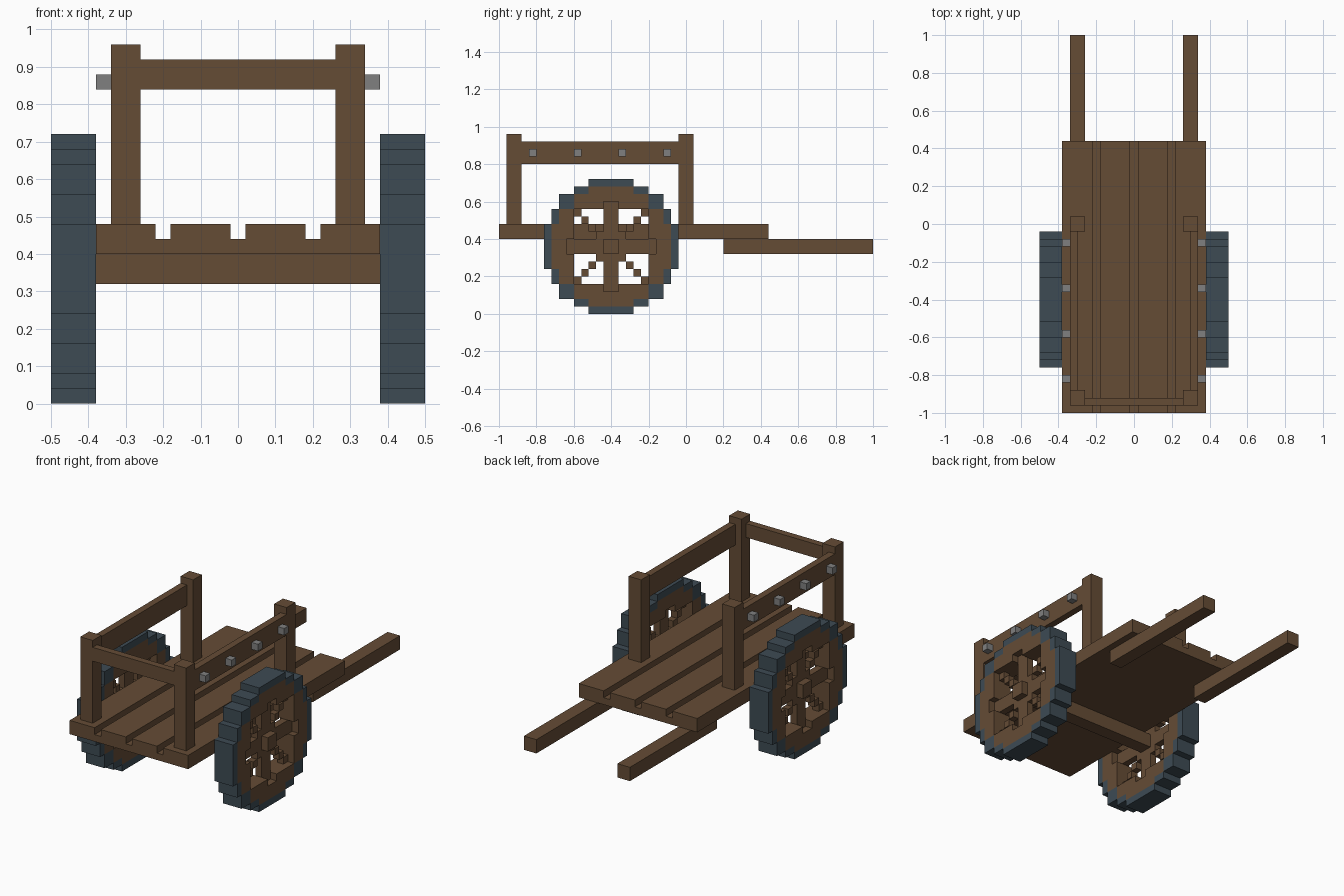
import bpy, bmesh, math

cube = bpy.data.objects.get("Cube")
if cube:
    bpy.data.objects.remove(cube, do_unlink=True)


def material(name, rgb):
    m = bpy.data.materials.new(name)
    m.use_nodes = True
    m.diffuse_color = (*rgb, 1)
    m.node_tree.nodes["Principled BSDF"].inputs["Base Color"].default_value = (*rgb, 1)
    return m


wood = material("brown_wood", (0.130, 0.072, 0.036))
iron = material("slate_tyre", (0.047, 0.070, 0.088))
steel = material("grey_steel", (0.216, 0.216, 0.216))


def finish(name, bm, mats):
    me = bpy.data.meshes.new(name)
    bm.to_mesh(me)
    bm.free()
    for m in mats:
        me.materials.append(m)
    ob = bpy.data.objects.new(name, me)
    bpy.context.collection.objects.link(ob)
    return ob


def box(name, x, y, z, mat=wood):
    bm = bmesh.new()
    bmesh.ops.create_cube(bm, size=1)
    for v in bm.verts:
        v.co = [lo + (c + 0.5) * (hi - lo) for c, (lo, hi) in zip(v.co, (x, y, z))]
    return finish(name, bm, [mat])


# Deck: one notched plank profile pushed along the length
profile = [(-0.38, 0.40), (-0.38, 0.48)]
for groove in (-0.2, 0, 0.2):
    a, b = groove - 0.02, groove + 0.02
    profile += [(a, 0.48), (a, 0.44), (b, 0.44), (b, 0.48)]
profile += [(0.38, 0.48), (0.38, 0.40)]
bm = bmesh.new()
face = bm.faces.new([bm.verts.new((x, -1, z)) for x, z in profile])
ext = bmesh.ops.extrude_face_region(bm, geom=[face])["geom"]
bmesh.ops.translate(bm, vec=(0, 1.44, 0),
                    verts=[g for g in ext if isinstance(g, bmesh.types.BMVert)])
bmesh.ops.recalc_face_normals(bm, faces=bm.faces)
finish("deck", bm, [wood])

# Axle and front crossbar
box("axle", (-0.38, 0.38), (-0.44, -0.36), (0.32, 0.40))
box("front_rail", (-0.26, 0.26), (-0.96, -0.92), (0.84, 0.92))

# Parts on both sides
for side, s in (("left", 1), ("right", -1)):
    def span(a, b):
        return tuple(sorted((s * a, s * b)))
    box(side + "_handle", span(0.26, 0.34), (0.20, 1.0), (0.32, 0.40))
    box(side + "_front_post", span(0.26, 0.34), (-0.96, -0.88), (0.48, 0.96))
    box(side + "_back_post", span(0.26, 0.34), (-0.04, 0.04), (0.48, 0.96))
    box(side + "_side_rail", span(0.30, 0.34), (-0.88, -0.04), (0.80, 0.92))
    for i, y in enumerate((-0.82, -0.58, -0.34, -0.10)):
        box(f"{side}_stud_{i + 1}", span(0.34, 0.38), (y - 0.02, y + 0.02),
            (0.84, 0.88), steel)

# Wheels: blocky discs described by a rule on cells
CELL = 0.04
TYRE = (9, 9, 9, 8, 8, 7, 7, 5, 3)   # half width of each row, from the middle out
DISC = (8, 8, 8, 7, 7, 5, 5, 3)


def wheel_cell(layer, u, v):
    """Material index of a cell, or None where it is empty."""
    a = u if u >= 0 else -u - 1
    b = v if v >= 0 else -v - 1
    if layer not in (0, 1, 2) or b >= len(TYRE) or a >= TYRE[b]:
        return None
    if b >= len(DISC) or a >= DISC[b]:
        return 1                                  # tyre
    lo, hi = min(a, b), max(a, b)
    if hi == 0:
        return 0                                  # hub
    if lo == 0 and hi < 6:
        return 0 if layer == 1 else None          # straight spokes, set in
    if hi < 5:
        return 0 if lo == hi and layer == 1 else None  # diagonal spokes
    return 0                                      # felloe


def wheel(name, x0):
    bm = bmesh.new()
    verts = {}

    def vert(p):
        if p not in verts:
            verts[p] = bm.verts.new((x0 + p[0] * CELL, -0.4 + p[1] * CELL, 0.36 + p[2] * CELL))
        return verts[p]

    for layer in range(3):
        for u in range(-9, 9):
            for v in range(-9, 9):
                here = (layer, u, v)
                mat = wheel_cell(*here)
                if mat is None:
                    continue
                for axis in range(3):
                    for step in (0, 1):
                        near = list(here)
                        near[axis] += 2 * step - 1
                        if wheel_cell(*near) is not None:
                            continue
                        ring = []
                        for i, j in ((0, 0), (1, 0), (1, 1), (0, 1)):
                            p = list(here)
                            p[axis] += step
                            p[(axis + 1) % 3] += i
                            p[(axis + 2) % 3] += j
                            ring.append(vert(tuple(p)))
                        f = bm.faces.new(ring if step else ring[::-1])
                        f.material_index = mat
    # Merge flat cells into whole faces
    bmesh.ops.dissolve_limit(bm, angle_limit=math.radians(1), verts=bm.verts,
                             edges=bm.edges, delimit={'MATERIAL'})
    finish(name, bm, [wood, iron])


wheel("left_wheel", 0.38)
wheel("right_wheel", -0.50)
